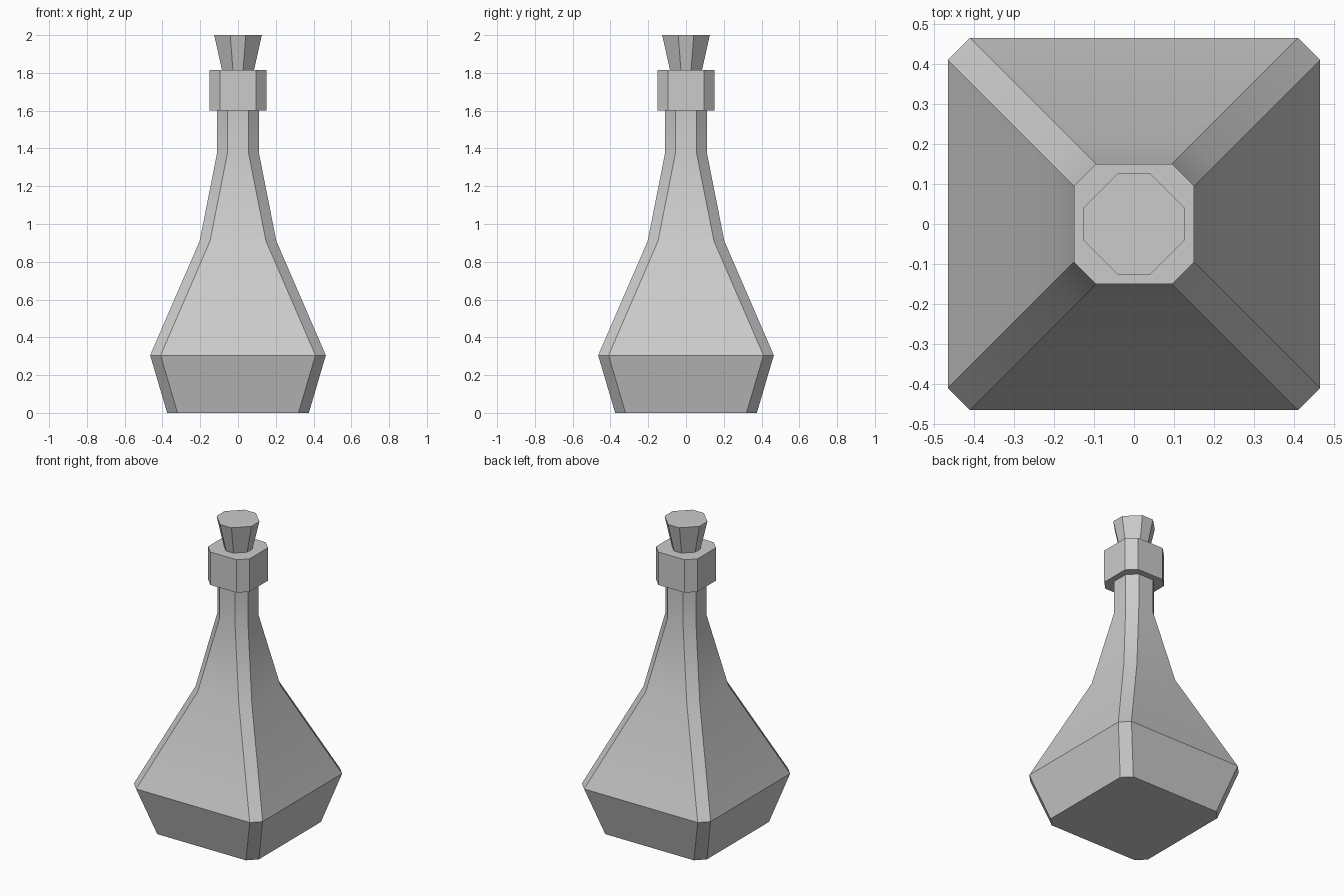
import bpy
import bmesh
import math

cube = bpy.data.objects.get("Cube")
if cube:
    bpy.data.objects.remove(cube, do_unlink=True)

grey = bpy.data.materials.new("plain_grey")
grey.use_nodes = True
color = (0.6, 0.6, 0.6, 1.0)
grey.diffuse_color = color
grey.node_tree.nodes["Principled BSDF"].inputs["Base Color"].default_value = color


def chamfered_square(half, flat):
    """Corners of a square with cut corners, counter-clockwise."""
    points = []
    for turn in range(4):
        c, s = round(math.cos(turn * math.pi / 2)), round(math.sin(turn * math.pi / 2))
        for x, y in ((half, -flat), (half, flat)):
            points.append((x * c - y * s, x * s + y * c))
    return points


def loft(name, sections):
    """Closed solid through sections of (height, half width, half flat side)."""
    bm = bmesh.new()
    rings = [[bm.verts.new((x, y, z)) for x, y in chamfered_square(half, flat)]
             for z, half, flat in sections]
    for low, high in zip(rings, rings[1:]):
        for i in range(len(low)):
            j = (i + 1) % len(low)
            bm.faces.new((low[i], low[j], high[j], high[i]))
    bm.faces.new(rings[0][::-1])
    bm.faces.new(rings[-1])
    mesh = bpy.data.meshes.new(name)
    bm.to_mesh(mesh)
    bm.free()
    mesh.materials.append(grey)
    obj = bpy.data.objects.new(name, mesh)
    bpy.context.collection.objects.link(obj)
    bpy.ops.object.select_all(action="DESELECT")
    obj.select_set(True)
    bpy.context.view_layer.objects.active = obj
    bpy.ops.object.shade_smooth_by_angle(angle=math.radians(30))
    return obj


# Bottle body: tapered base, sloping shoulders and straight neck
loft("bottle_body", [
    (0.0, 0.375, 0.32),
    (0.305, 0.465, 0.41),
    (0.91, 0.203, 0.148),
    (1.38, 0.11, 0.055),
    (1.6, 0.11, 0.055),
])

# Thick collar around the mouth
loft("neck_collar", [(1.6, 0.15, 0.095), (1.815, 0.15, 0.095)])

# Flared stopper
loft("stopper", [(1.815, 0.085, 0.027), (2.0, 0.126, 0.041)])
